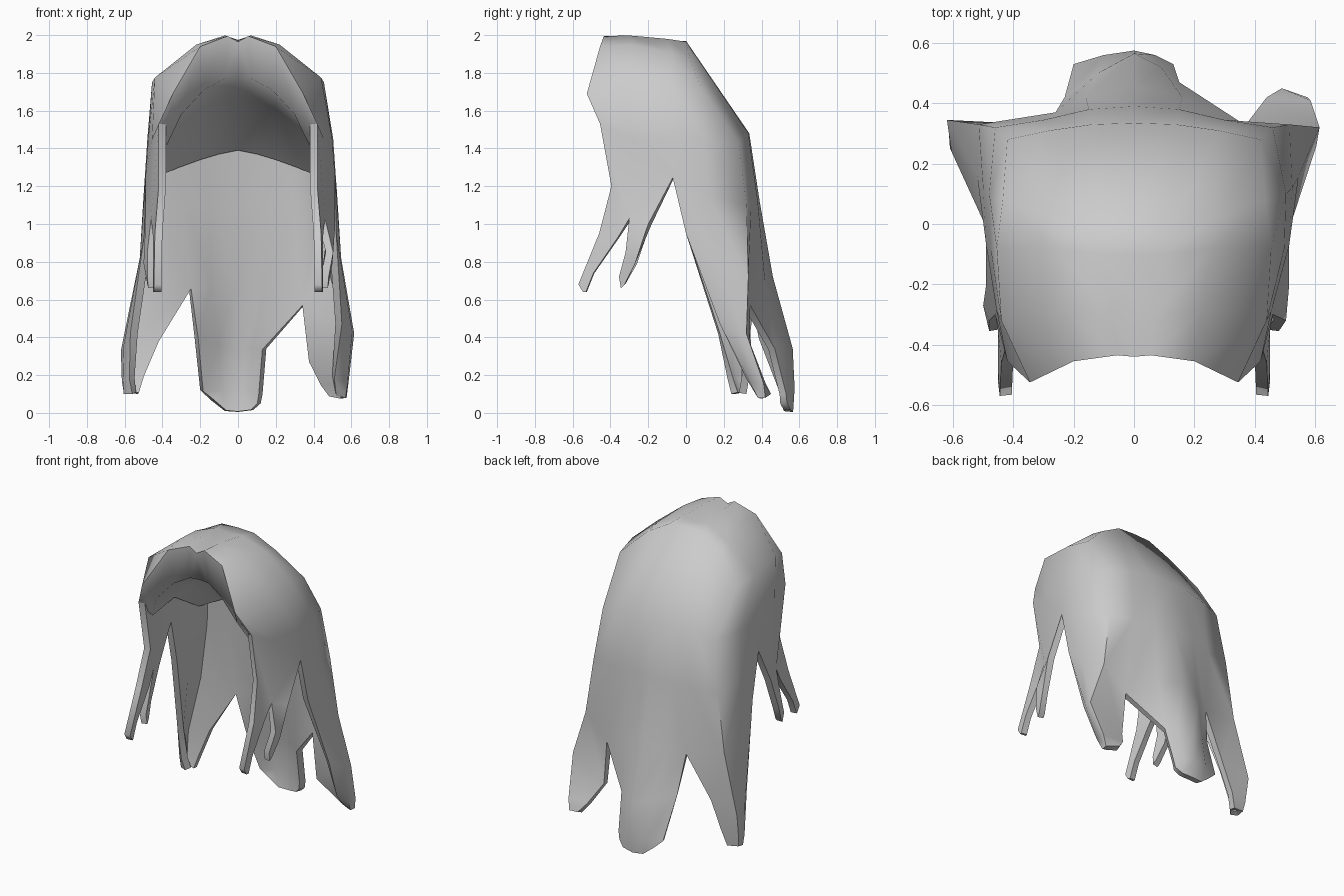
import bpy, bmesh

if "Cube" in bpy.data.objects:
    bpy.data.objects.remove(bpy.data.objects["Cube"])

grey = bpy.data.materials.new("soft grey")
grey.diffuse_color = (0.6, 0.6, 0.6, 1)
grey.use_nodes = True
grey.node_tree.nodes["Principled BSDF"].inputs["Base Color"].default_value = grey.diffuse_color


def patch(bm, rows, thin=True):
    """Add a grid of faces spanning rows of points; thin ones get an inner layer."""
    for r0, r1 in zip(rows, rows[1:]):
        for i in range(len(r0) - 1):
            pts = []
            for p in (r0[i], r0[i + 1], r1[i + 1], r1[i]):
                if p not in pts:
                    pts.append(p)
            f = bm.faces.new([bm.verts.new(p) for p in pts])
            f.material_index = 1 if thin else 0


def flip(rows, s):
    """Mirror rows; the right side is slightly wider around the ear."""
    def fx(x, z):
        wide = 1.05 if s > 0 and .47 < x < .53 and z > .8 else 1
        return s * x * wide if x else 0.0
    return [[(fx(x, z), y, z) for x, y, z in r] for r in rows]


def add_inner_layer(bm, t):
    """Thicken the thin faces inward and close their free edges."""
    bm.normal_update()
    thin = [f for f in bm.faces if f.material_index == 1]
    rim = [[l.vert for l in (e.link_loops[0], e.link_loops[0].link_loop_next)]
           for f in thin for e in f.edges if len(e.link_faces) == 1]
    inner = {}
    for f in thin:
        for v in f.verts:
            if v not in inner:
                inner[v] = v.co - v.normal * t
    inner = {v: bm.verts.new(co) for v, co in inner.items()}
    for f in thin:
        bm.faces.new([inner[v] for v in reversed(f.verts)])
    for a, b in rim:
        bm.faces.new([b, a, inner[a], inner[b]])
    for f in bm.faces:
        f.material_index = 0


def finish(name, bm, up, thickness, angle):
    """Weld, orient so the highest face points up or down, thicken, smooth."""
    bmesh.ops.remove_doubles(bm, verts=bm.verts[:], dist=0.002)
    bmesh.ops.recalc_face_normals(bm, faces=bm.faces[:])
    bm.normal_update()
    top = max(bm.faces, key=lambda f: f.calc_center_median().z)
    if top.normal.z * up < 0:
        bmesh.ops.reverse_faces(bm, faces=bm.faces[:])
    if thickness:
        add_inner_layer(bm, thickness)
    me = bpy.data.meshes.new(name)
    bm.to_mesh(me)
    bm.free()
    ob = bpy.data.objects.new(name, me)
    bpy.context.collection.objects.link(ob)
    me.materials.append(grey)
    bpy.ops.object.select_all(action='DESELECT')
    ob.select_set(True)
    bpy.context.view_layer.objects.active = ob
    bpy.ops.object.shade_smooth_by_angle(angle=angle)


# Arches over the head, from the parting to the hem: front edge, temple, ear, crown
front = [(0, -.44, 1.965), (.055, -.435, 1.995), (.2, -.455, 1.94), (.345, -.525, 1.69),
         (.42, -.455, 1.53), (.42, -.395, 1.2)]
temple = [(0, -.25, 1.975), (.07, -.3, 1.998), (.22, -.29, 1.95), (.44, -.32, 1.775),
          (.455, -.29, 1.45), (.46, -.3, 1.03)]
ear = [(0, -.1, 1.97), (.1, -.1, 1.98), (.26, -.08, 1.91), (.455, -.08, 1.75),
       (.475, -.08, 1.45), (.49, -.07, 1.245)]
crown = [(0, 0, 1.97), (.12, 0, 1.965), (.27, .02, 1.88), (.435, .08, 1.72),
         (.48, .1, 1.45), (.5, .12, 1.15)]
# Back of the head, from centre to corner
back1 = [(0, .335, 1.48), (.14, .33, 1.48), (.28, .31, 1.46), (.42, .28, 1.43)]
back2 = [(0, .39, 1.12), (.15, .38, 1.12), (.3, .345, 1.1), (.46, .32, 1.1)]

# Front lock and the smaller one behind it
lock_a = [[front[5], temple[5]], [(.44, -.46, .95), (.45, -.36, .93)],
          [(.445, -.57, .68), (.45, -.49, .74)], [(.445, -.545, .64), (.45, -.53, .64)]]
lock_b = [[temple[5], ear[5]], [(.48, -.32, .85), (.49, -.2, 1.0)],
          [(.48, -.355, .72), (.5, -.27, .79)], [(.475, -.345, .66), (.48, -.325, .68)]]

# Side locks below the ear (they differ left and right): edge, middle, corner, inner hem
side_top = [(.495, 0, .95), (.52, .16, .82), (.515, .33, .72)]
side_low = {
    1: [[(.55, .18, .47), (.605, .26, .43), (.615, .32, .42), (.375, .335, .28)],
        [(.51, .32, .18), (.58, .34, .16), (.585, .41, .16), (.44, .42, .16)],
        [(.52, .39, .09), (.57, .38, .08), (.575, .42, .08), (.49, .45, .1)]],
    -1: [[(.57, .17, .42), (.605, .24, .36), (.62, .345, .33), (.42, .335, .38)],
         [(.575, .22, .18), (.61, .25, .17), (.615, .32, .17), (.5, .335, .19)],
         [(.56, .24, .1), (.605, .26, .1), (.605, .31, .11), (.53, .32, .1)]]}
inner_hem = {1: (.35, .34, .57), -1: (.26, .37, .66)}

bm = bmesh.new()
for s in (1, -1):
    arches = [front, temple, ear, crown]
    patch(bm, flip([a[:5] for a in arches], s), thin=False)
    patch(bm, flip([a[4:] for a in arches], s))
    patch(bm, flip([crown[:4], back1], s), thin=False)
    patch(bm, flip([back1, back2], s))
    patch(bm, flip([[crown[3], crown[3]], [crown[4], back1[3]]], s), thin=False)
    patch(bm, flip([[crown[4], back1[3]], [crown[5], back2[3]]], s))
    patch(bm, flip(lock_a, s))
    patch(bm, flip(lock_b, s))
    patch(bm, flip([[ear[5], crown[5], back2[3]], side_top], s))
    patch(bm, flip([side_top + [inner_hem[s]]] + side_low[s], s))
    patch(bm, flip([back2, [(0, .46, .72), (.16, .42, .68), inner_hem[s], side_top[2]]], s))

# Long centre lock at the back
wide = 1.05  # matches the widened right ear corner
patch(bm, [[(-.26, .37, .66), (-.16, .42, .68), (0, .46, .72), (.16, .42, .68), (.35, .34, .57)],
           [(-.23, .42, .4), (-.12, .5, .37), (0, .565, .34), (.09, .52, .35), (.15, .47, .34)],
           [(-.2, .53, .12), (-.1, .56, .12), (0, .575, .13), (.07, .56, .12), (.13, .53, .1)],
           [(-.14, .54, .065), (-.07, .555, .01), (0, .567, .005), (.08, .555, .015),
            (.12, .535, .05)]])
finish("hair_shell", bm, 1, 0.04, 1.1)

# Thick rolled front edge and scalp lining down to the nape
roll = [(0, -.4, 1.77), (.07, -.41, 1.77), (.18, -.43, 1.71), (.3, -.44, 1.58),
        (.375, -.37, 1.42)]
roof = [(0, -.05, 1.66), (.1, -.05, 1.65), (.2, -.05, 1.61), (.33, -.05, 1.51),
        (.43, -.06, 1.41)]
nape = [(0, .29, 1.39), (.1, .29, 1.37), (.2, .28, 1.34), (.31, .27, 1.3),
        (.43, .2, 1.25)]
bm = bmesh.new()
for s in (1, -1):
    patch(bm, flip([front[:5], roll, roof, nape], s), thin=False)
finish("scalp_lining", bm, -1, 0, 1.2)
